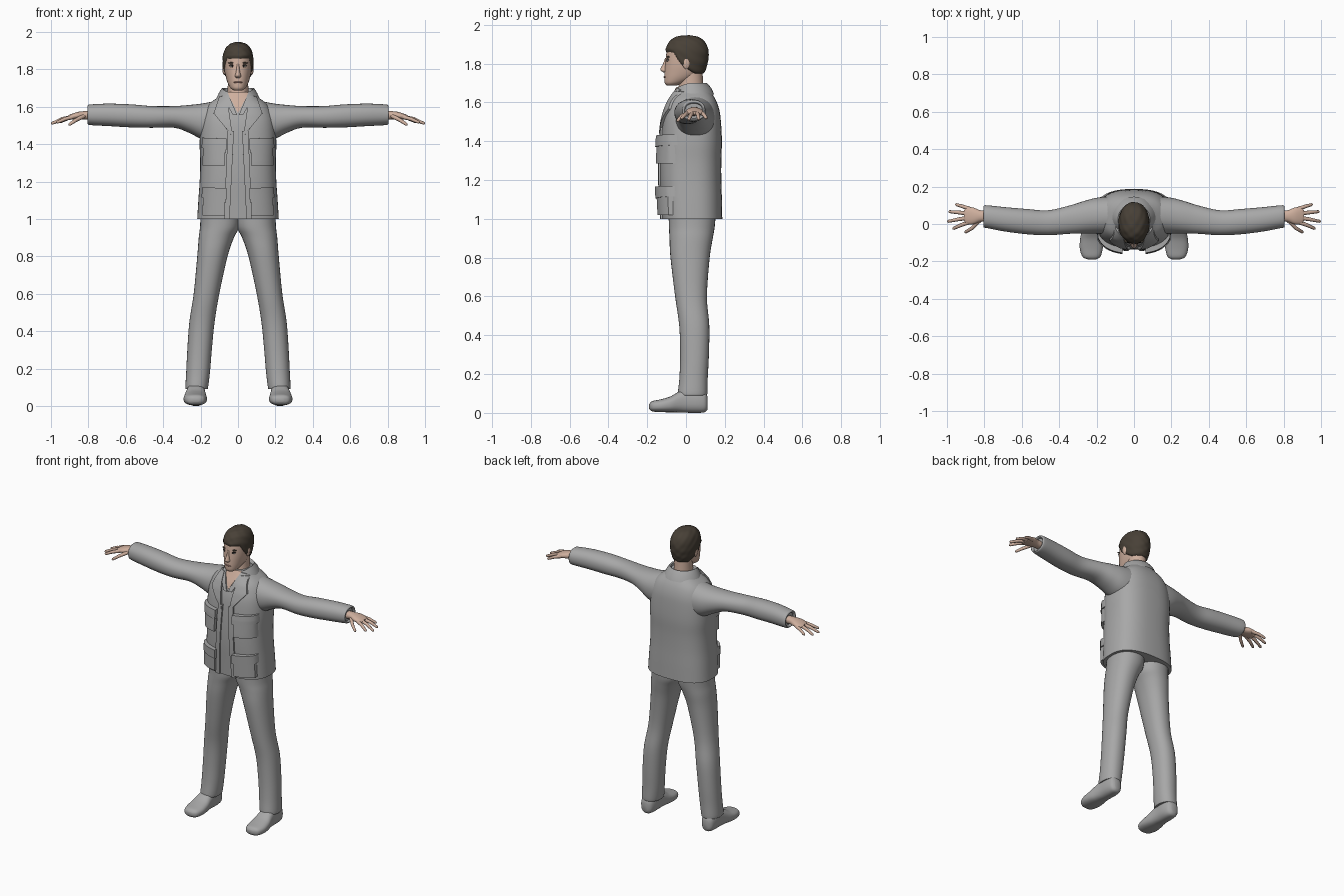
import bpy, bmesh, math
from mathutils import Vector, Matrix

cube = bpy.data.objects.get("Cube")
if cube:
    bpy.data.objects.remove(cube, do_unlink=True)


def material(name, r, g, b):
    m = bpy.data.materials.new(name)
    m.use_nodes = True
    m.diffuse_color = (r, g, b, 1)
    m.node_tree.nodes["Principled BSDF"].inputs["Base Color"].default_value = (r, g, b, 1)
    return m


CLOTH = material("grey cloth", .39, .39, .39)
SKIN = material("skin", .62, .43, .34)
HAIR = material("dark brown hair", .065, .052, .038)
LIPS = material("lips", .42, .23, .19)
WHITE = material("eye white", .5, .47, .44)
DARK = material("dark eye", .02, .016, .014)


def finish(name, bm, mat, mirror=False, angle=50):
    bmesh.ops.recalc_face_normals(bm, faces=bm.faces)
    me = bpy.data.meshes.new(name)
    bm.to_mesh(me)
    bm.free()
    me.materials.append(mat)
    for p in me.polygons:
        p.use_smooth = True
    me.set_sharp_from_angle(angle=math.radians(angle))
    ob = bpy.data.objects.new(name, me)
    bpy.context.collection.objects.link(ob)
    if mirror:
        mod = ob.modifiers.new("Mirror", "MIRROR")
        mod.use_mirror_merge = False
    return ob


def spline(rings, sub):
    # Catmull-Rom through the ring values
    out = []
    for i in range(len(rings) - 1):
        p0, p1 = rings[max(i - 1, 0)], rings[i]
        p2, p3 = rings[i + 1], rings[min(i + 2, len(rings) - 1)]
        for k in range(sub):
            t = k / sub
            out.append([b + .5 * t * (c - a + t * (2 * a - 5 * b + 4 * c - d + t * (3 * (b - c) + d - a)))
                        for a, b, c, d in zip(p0, p1, p2, p3)])
    return out + [list(rings[-1])]


def loft(name, rings, axis, mat, power=2.0, mirror=False, n=32, sub=4, warp=None):
    # ring = position on axis, then low/high limits on the two other axes
    bm = bmesh.new()
    loops = []
    for t, a0, a1, b0, b1 in spline(rings, sub):
        loop = []
        for k in range(n):
            u = 2 * math.pi * k / n
            c, s = math.cos(u), math.sin(u)
            a = (a0 + a1) / 2 + (a1 - a0) / 2 * math.copysign(abs(c) ** (2 / power), c)
            b = (b0 + b1) / 2 + (b1 - b0) / 2 * math.copysign(abs(s) ** (2 / power), s)
            co = Vector({"x": (t, a, b), "y": (a, t, b), "z": (a, b, t)}[axis])
            loop.append(bm.verts.new(warp(co) if warp else co))
        loops.append(loop)
    for lo, hi in zip(loops, loops[1:]):
        for k in range(n):
            bm.faces.new((lo[k], lo[(k + 1) % n], hi[(k + 1) % n], hi[k]))
    bm.faces.new(loops[0])
    bm.faces.new(loops[-1])
    return finish(name, bm, mat, mirror)


def ball(name, centre, radii, mat, mirror=False):
    bm = bmesh.new()
    bmesh.ops.create_uvsphere(bm, u_segments=20, v_segments=12, radius=1,
                              matrix=Matrix.Translation(centre) @ Matrix.Diagonal((*radii, 1)))
    return finish(name, bm, mat, mirror)


# Jacket body
TORSO = [(1.0, .218, -.125, .187), (1.1, .212, -.13, .185), (1.2, .205, -.135, .182),
         (1.3, .202, -.135, .182), (1.4, .205, -.13, .185), (1.5, .2, -.12, .18),
         (1.56, .187, -.105, .172), (1.61, .16, -.085, .155), (1.65, .11, -.062, .13),
         (1.68, .08, -.045, .105)]
BULGE = 2.6
loft("jacket_body", [(z, -w, w, f, b) for z, w, f, b in TORSO], "z", CLOTH, BULGE, n=48)


def front_y(x, z):
    # depth of the jacket front at a point
    for lo, hi in zip(TORSO, TORSO[1:]):
        if z <= hi[0]:
            break
    t = min(1, (z - lo[0]) / (hi[0] - lo[0]))
    w, f, b = (p + (q - p) * t for p, q in zip(lo[1:], hi[1:]))
    k = max(0, 1 - min(1, abs(x) / w) ** BULGE) ** (1 / BULGE)
    return (f + b) / 2 - (b - f) / 2 * k


def patch(name, corners, thick, mat=CLOTH, mirror=True, n=12):
    # raised panel lying on the jacket front, corners run around the panel
    (ax, az), (bx, bz), (cx, cz), (dx, dz) = corners
    bm = bmesh.new()
    steps = [0, .001] + [i / n for i in range(1, n)] + [.999, 1]
    grid = []
    for v in steps:
        row = []
        for u in steps:
            x = (ax + (bx - ax) * u) * (1 - v) + (dx + (cx - dx) * u) * v
            z = (az + (bz - az) * u) * (1 - v) + (dz + (cz - dz) * u) * v
            rim = u in (0, 1) or v in (0, 1)
            row.append(bm.verts.new((x, front_y(x, z) + (.008 if rim else -thick), z)))
        grid.append(row)
    for r, s in zip(grid, grid[1:]):
        for k in range(len(steps) - 1):
            bm.faces.new((r[k], r[k + 1], s[k + 1], s[k]))
    return finish(name, bm, mat, mirror, 35)


# Jacket front: open neck, front edges, lapels and pockets
patch("open_neck", [(-.002, 1.57), (.002, 1.57), (.06, 1.68), (-.06, 1.68)], .004, SKIN, False)
patch("shirt_collars", [(.004, 1.555), (.03, 1.56), (.085, 1.665), (.055, 1.675)], .009)
patch("front_edges", [(.045, 1.0), (.075, 1.0), (.055, 1.47), (.022, 1.47)], .01)
patch("lapels", [(.028, 1.44), (.13, 1.565), (.1, 1.655), (.06, 1.66)], .014)
for label, low in (("upper", 1.285), ("lower", 1.02)):
    patch(label + "_pockets", [(.07, low), (.19, low), (.187, low + .11), (.067, low + .11)], .024)
    patch(label + "_pocket_flaps", [(.062, low + .085), (.195, low + .095),
                                    (.192, low + .15), (.062, low + .145)], .03)

# Folded collar around the neck
bm = bmesh.new()
rows = []
for w, f, b, z in ((.07, -.05, .09, 1.64), (.078, -.055, .1, 1.695), (.086, -.058, .108, 1.7),
                   (.102, -.07, .13, 1.675), (.118, -.08, .146, 1.64)):
    row = []
    for i in range(33):
        u = math.radians(-52 + 284 * i / 32)
        dip = .03 * max(0, -math.sin(u)) ** 1.5
        row.append(bm.verts.new((w * math.cos(u), (f + b) / 2 + (b - f) / 2 * math.sin(u), z - dip)))
    rows.append(row)
for r, s in zip(rows, rows[1:]):
    for k in range(32):
        bm.faces.new((r[k], r[k + 1], s[k + 1], s[k]))
finish("jacket_collar", bm, CLOTH)

# Sleeves
loft("sleeves", [(.1, -.055, .15, 1.4, 1.635), (.19, -.052, .142, 1.425, 1.618),
                 (.26, -.05, .125, 1.46, 1.61), (.34, -.052, .1, 1.488, 1.604),
                 (.46, -.06, .073, 1.488, 1.604), (.57, -.055, .08, 1.49, 1.613),
                 (.69, -.04, .09, 1.497, 1.617), (.785, -.022, .1, 1.502, 1.613),
                 (.803, -.018, .097, 1.507, 1.608), (.803, -.01, .09, 1.514, 1.6),
                 (.79, -.005, .085, 1.518, 1.595)], "x", CLOTH, 2.2, True)

# Hands
loft("palms", [(.77, .012, .07, 1.53, 1.578), (.82, .012, .073, 1.532, 1.577),
               (.86, -.002, .088, 1.532, 1.572), (.895, .0, .088, 1.533, 1.56),
               (.91, .02, .07, 1.537, 1.553)], "x", SKIN, 2.2, True, n=20)
FINGERS = {"index": ((.88, .01, 1.547), (.925, -.006, 1.535), (.965, -.024, 1.518)),
           "middle": ((.885, .033, 1.547), (.94, .025, 1.535), (.993, .014, 1.512)),
           "ring": ((.885, .056, 1.547), (.94, .062, 1.535), (.986, .066, 1.514)),
           "little": ((.87, .078, 1.547), (.91, .092, 1.538), (.95, .104, 1.52)),
           "thumb": ((.825, .02, 1.55), (.865, -.022, 1.53), (.9, -.043, 1.506))}
for label, pts in FINGERS.items():
    cu = bpy.data.curves.new(label, "CURVE")
    cu.dimensions = "3D"
    cu.bevel_depth = .0105
    cu.bevel_resolution = 3
    cu.use_fill_caps = True
    sp = cu.splines.new("POLY")
    tip = Vector(pts[2]) + (Vector(pts[2]) - Vector(pts[1])).normalized() * .006
    path = [*pts, tip]
    sp.points.add(3)
    for p, co, r in zip(sp.points, path, (1.1, .95, .75, .3)):
        p.co = (*co, 1)
        p.radius = r
    sp.use_smooth = True
    cu.materials.append(SKIN)
    ob = bpy.data.objects.new(label + "_fingers", cu)
    bpy.context.collection.objects.link(ob)
    ob.modifiers.new("Mirror", "MIRROR").use_mirror_merge = False

# Trousers and shoes
loft("trouser_legs", [(1.04, -.01, .2, -.09, .155), (.96, -.008, .203, -.088, .148),
                      (.9, .022, .21, -.085, .138), (.8, .056, .218, -.08, .122),
                      (.6, .1, .237, -.056, .108), (.45, .125, .26, -.035, .12),
                      (.3, .14, .271, -.03, .118), (.18, .15, .277, -.034, .112),
                      (.1, .16, .281, -.042, .11), (.09, .165, .276, -.036, .105)],
     "z", CLOTH, 2.2, True)
loft("shoes", [(-.19, .205, .245, .022, .045), (-.175, .18, .275, .008, .06),
               (-.13, .167, .29, .004, .07), (-.08, .168, .288, .003, .085),
               (-.04, .173, .28, .003, .108), (0, .176, .274, .001, .125),
               (.06, .176, .272, 0, .125), (.098, .186, .264, .004, .11),
               (.112, .205, .245, .02, .08)], "y", CLOTH, 2.5, True)

# Head and neck
HEAD = [(1.688, .024, -.1, -.045), (1.7, .04, -.11, -.01), (1.725, .054, -.112, .045),
        (1.755, .064, -.111, .085), (1.79, .071, -.108, .1), (1.83, .074, -.104, .108),
        (1.87, .073, -.098, .107), (1.905, .063, -.082, .092), (1.927, .043, -.056, .066),
        (1.936, .02, -.025, .035), (1.938, .002, 0, .01)]
SKULL = [(z, -w, w, f, b) for z, w, f, b in HEAD]
loft("head", SKULL, "z", SKIN, 2.15, n=40)
loft("neck", [(1.58, -.07, .07, -.07, .1), (1.64, -.06, .06, -.05, .093),
              (1.7, -.055, .055, -.035, .088), (1.77, -.055, .055, -.03, .085)], "z", SKIN)


def hair_warp(co):
    # rises out of the scalp above the hairline, sinks below it
    if co.y < -.02:
        line = 1.79 + .068 * min(1, (-.02 - co.y) / .045)
    else:
        line = 1.79 - .045 * min(1, (co.y + .02) / .07)
    lift = max(-.008, min(.008, (co.z - line) * .7))
    lift += .0015 * math.sin(110 * co.x) * math.sin(90 * co.y + 120 * co.z)
    return co + (co - Vector((0, 0, 1.83))).normalized() * lift


loft("hair", SKULL, "z", HAIR, 2.15, n=64, sub=7, warp=hair_warp)

# Face
loft("nose", [(1.83, -.008, .008, -.108, -.08), (1.8, -.009, .009, -.118, -.08),
              (1.775, -.014, .014, -.131, -.08), (1.764, -.017, .017, -.13, -.08),
              (1.755, -.012, .012, -.117, -.08)], "z", SKIN, n=16)
ball("ears", (.073, .002, 1.803), (.011, .019, .032), SKIN, True)
ball("eyes", (.031, -.0925, 1.817), (.014, .007, .006), WHITE, True)
ball("irises", (.03, -.0965, 1.817), (.006, .005, .006), DARK, True)
ball("eyelids", (.031, -.0925, 1.823), (.017, .0085, .003), DARK, True)
ball("eyebrows", (.033, -.091, 1.835), (.02, .0085, .004), HAIR, True)
ball("mouth", (0, -.107, 1.731), (.023, .008, .0055), LIPS)
